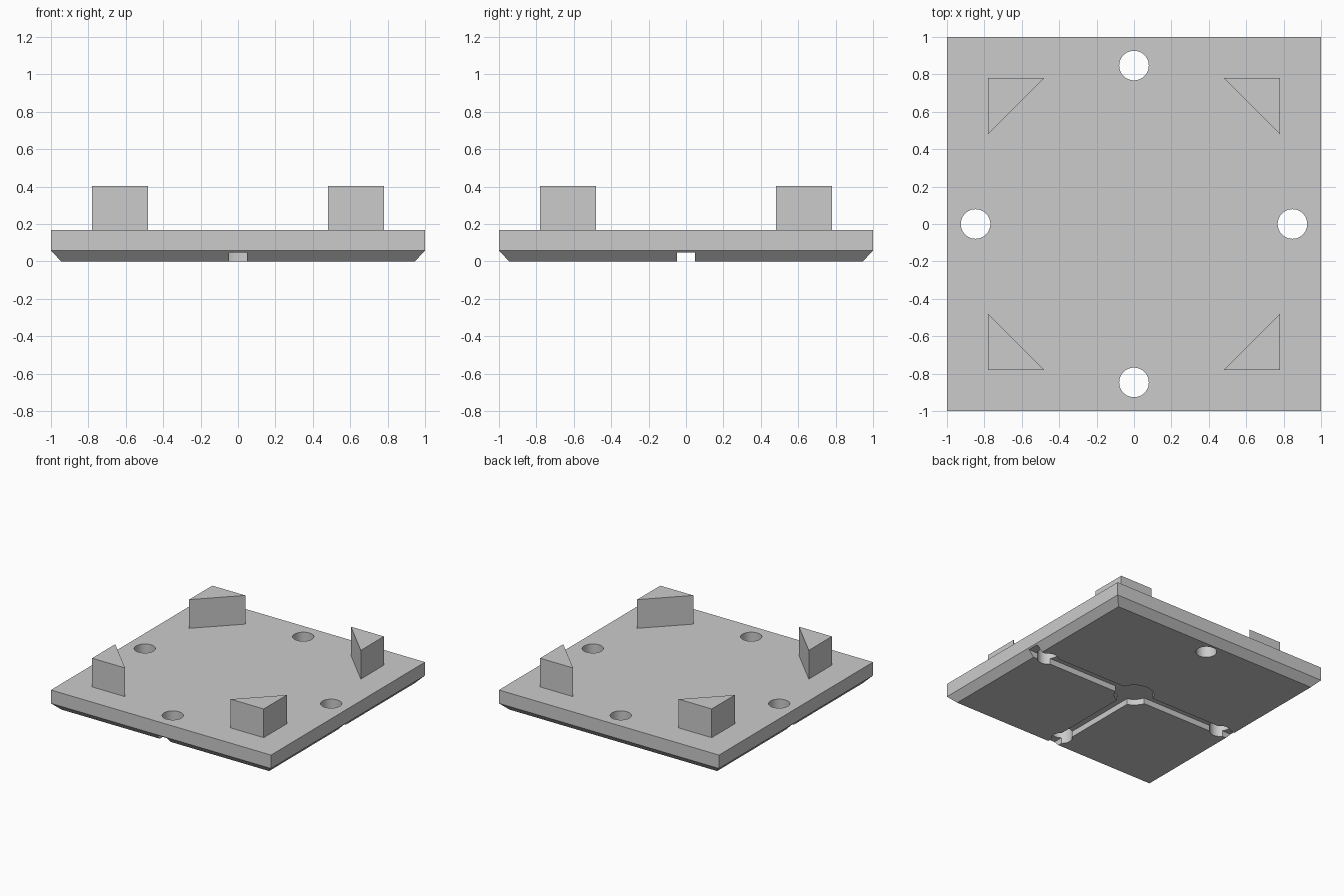
import bpy, bmesh, math
from mathutils import Matrix

if "Cube" in bpy.data.objects:
    bpy.data.objects.remove(bpy.data.objects["Cube"])

grey = bpy.data.materials.new("light_grey")
grey.diffuse_color = (0.6, 0.6, 0.6, 1)
grey.use_nodes = True
grey.node_tree.nodes["Principled BSDF"].inputs["Base Color"].default_value = grey.diffuse_color


def finish(name, bm):
    bmesh.ops.recalc_face_normals(bm, faces=bm.faces[:])
    mesh = bpy.data.meshes.new(name)
    bm.to_mesh(mesh)
    bm.free()
    mesh.materials.append(grey)
    obj = bpy.data.objects.new(name, mesh)
    bpy.context.collection.objects.link(obj)
    return obj


def loft(name, rings):
    """Solid from matching outlines, bottom to top."""
    bm = bmesh.new()
    loops = [[bm.verts.new(p) for p in ring] for ring in rings]
    n = len(loops[0])
    for a, b in zip(loops, loops[1:]):
        for i in range(n):
            j = (i + 1) % n
            bm.faces.new((a[i], a[j], b[j], b[i]))
    bm.faces.new(loops[0][::-1])
    bm.faces.new(loops[-1])
    return finish(name, bm)


def prism(name, outline, z0, z1):
    return loft(name, [[(x, y, z) for x, y in outline] for z in (z0, z1)])


def rect(x0, x1, y0, y1):
    return [(x0, y0), (x1, y0), (x1, y1), (x0, y1)]


def circle(cx, cy, r, n=64):
    return [(cx + r * math.cos(2 * math.pi * i / n),
             cy + r * math.sin(2 * math.pi * i / n)) for i in range(n)]


# Square plate with a chamfered lower edge
plate = loft("base_plate", [[(x, y, z) for x, y in rect(-s, s, -s, s)]
                            for s, z in ((0.945, 0), (1, 0.057), (1, 0.167))])

# Underside channels, centre pocket and four through holes
W, DEPTH, HOLE = 0.049, 0.048, 0.847
cutters = [
    prism("side_channel_cutter", rect(-1.1, 1.1, -W, W), -0.1, DEPTH),
    prism("front_channel_cutter", rect(-W, W, -1.1, 0), -0.1, DEPTH),
    prism("pocket_cutter", circle(0, 0, 0.15), -0.1, DEPTH),
]
for dx, dy in ((1, 0), (-1, 0), (0, 1), (0, -1)):
    cutters.append(prism("hole_cutter", circle(dx * HOLE, dy * HOLE, 0.079), -0.1, 0.3))

bpy.context.view_layer.objects.active = plate
for cutter in cutters:
    mod = plate.modifiers.new("cut", 'BOOLEAN')
    mod.operation = 'DIFFERENCE'
    mod.solver = 'EXACT'
    mod.object = cutter
    bpy.ops.object.modifier_apply(modifier=mod.name)
    bpy.data.objects.remove(cutter)

plate.select_set(True)
bpy.ops.object.shade_smooth_by_angle(angle=math.radians(30))

# Triangular corner posts
for sx in (-1, 1):
    for sy in (-1, 1):
        side = ("front" if sy < 0 else "back") + ("_left" if sx < 0 else "_right")
        prism(side + "_post", [(sx * 0.78, sy * 0.78), (sx * 0.48, sy * 0.78),
                               (sx * 0.78, sy * 0.48)], 0.167, 0.403)
